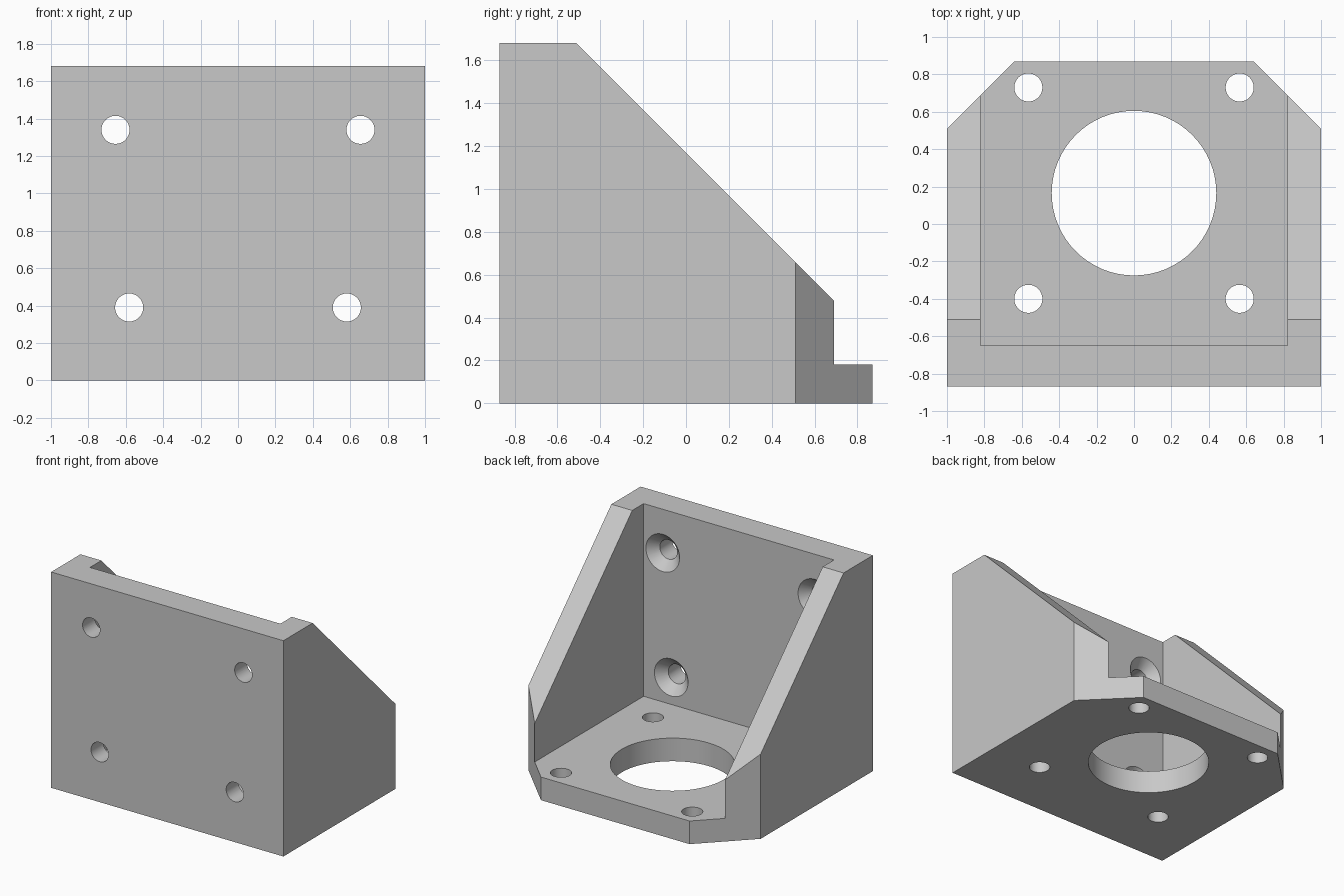
import bpy, bmesh
from math import radians
from mathutils import Matrix, Vector

if "Cube" in bpy.data.objects:
    bpy.data.objects.remove(bpy.data.objects["Cube"])

# Main dimensions
FRONT, BACK, HEIGHT = -0.87, 0.87, 1.68
FLOOR, INNER_X, INNER_Y = 0.18, 0.82, -0.65
HOLE_R, SINK_R = 0.075, 0.15

grey = bpy.data.materials.new("light_grey")
grey.use_nodes = True
colour = (0.58, 0.58, 0.58, 1)
grey.diffuse_color = colour
grey.node_tree.nodes["Principled BSDF"].inputs["Base Color"].default_value = colour


def make_object(name, bm):
    bmesh.ops.recalc_face_normals(bm, faces=bm.faces)
    mesh = bpy.data.meshes.new(name)
    bm.to_mesh(mesh)
    bm.free()
    mesh.materials.append(grey)
    obj = bpy.data.objects.new(name, mesh)
    bpy.context.collection.objects.link(obj)
    return obj


def prism(name, points, offset):
    """Extrude a closed outline along an offset."""
    bm = bmesh.new()
    face = bm.faces.new([bm.verts.new(p) for p in points])
    top = bmesh.ops.extrude_face_region(bm, geom=[face], use_keep_orig=True)["geom"]
    bmesh.ops.translate(bm, vec=Vector(offset),
                        verts=[v for v in top if isinstance(v, bmesh.types.BMVert)])
    return make_object(name, bm)


def cone(name, centre, r1, r2, depth, along_y=False):
    bm = bmesh.new()
    turn = Matrix.Rotation(radians(-90), 4, "X") if along_y else Matrix()
    bmesh.ops.create_cone(bm, cap_ends=True, segments=64, radius1=r1, radius2=r2,
                          depth=depth, matrix=Matrix.Translation(centre) @ turn)
    return make_object(name, bm)


# Bracket body: floor outline with chamfered back corners
half = [(1, FRONT), (1, 0.51), (0.64, BACK)]
outline = half + [(-x, y) for x, y in reversed(half)]
bracket = prism("motor_bracket", [(x, y, 0) for x, y in outline], (0, 0, HEIGHT))

# Inner cavity between the two side walls
cutters = [prism("cavity_cutter",
                 [(-INNER_X, INNER_Y, FLOOR), (INNER_X, INNER_Y, FLOOR),
                  (INNER_X, 2, FLOOR), (-INNER_X, 2, FLOOR)], (0, 0, 3))]

# Sloping top of the side walls
cutters.append(prism("slope_cutter",
                     [(-2, -0.83, 2), (-2, 0.99, FLOOR), (-2, 2, FLOOR), (-2, 2, 2)],
                     (4, 0, 0)))

# Large round opening and its four screw holes in the floor
cutters.append(cone("opening_cutter", (0, 0.165, 0.1), 0.44, 0.44, 0.5))
for side in (-1, 1):
    for y in (-0.40, 0.73):
        cutters.append(cone("floor_hole_cutter", (side * 0.565, y, 0.1),
                            HOLE_R, HOLE_R, 0.5))

# Countersunk holes in the upright plate
for side in (-1, 1):
    for x, z in ((0.655, 1.34), (0.582, 0.39)):
        cutters.append(cone("plate_hole_cutter", (side * x, -0.8, z),
                            HOLE_R, HOLE_R, 0.6, True))
        cutters.append(cone("countersink_cutter", (side * x, INNER_Y - 0.0325, z),
                            HOLE_R - 0.01, SINK_R + 0.01, 0.095, True))

bpy.context.view_layer.objects.active = bracket
for cutter in cutters:
    cutter.hide_render = True
    mod = bracket.modifiers.new(cutter.name, "BOOLEAN")
    mod.operation, mod.solver, mod.object = "DIFFERENCE", "EXACT", cutter
    bpy.ops.object.modifier_apply(modifier=mod.name)
for cutter in cutters:
    bpy.data.objects.remove(cutter)

# Smooth bores with crisp edges
bpy.ops.object.select_all(action="DESELECT")
bracket.select_set(True)
bpy.ops.object.shade_smooth_by_angle(angle=radians(30))
